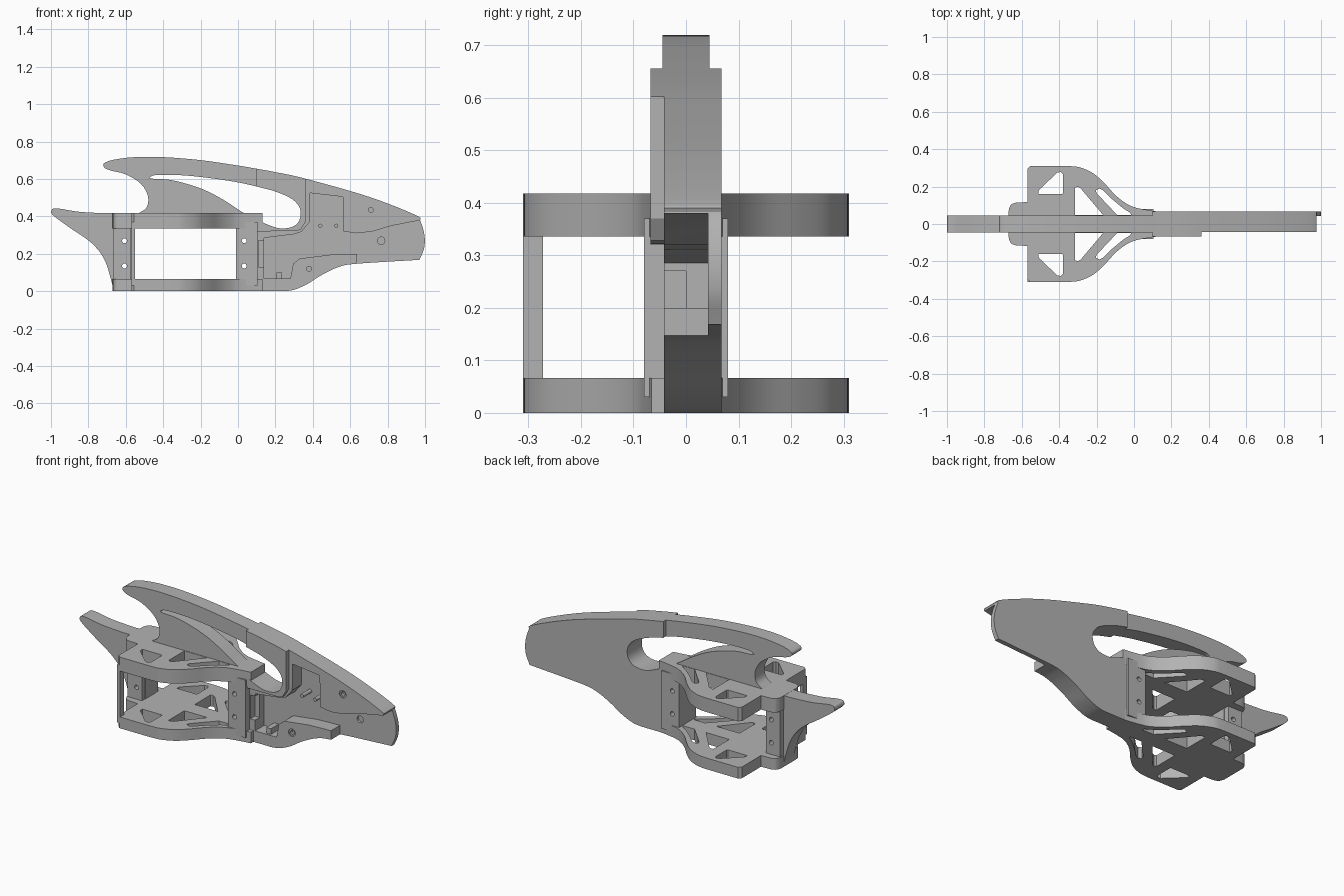
import bpy, bmesh, math
from mathutils import Matrix, Vector

cube = bpy.data.objects.get("Cube")
if cube:
    bpy.data.objects.remove(cube, do_unlink=True)

grey = bpy.data.materials.new("plain_grey")
grey.use_nodes = True
COLOUR = (0.45, 0.45, 0.45, 1)
grey.diffuse_color = COLOUR
grey.node_tree.nodes["Principled BSDF"].inputs["Base Color"].default_value = COLOUR


def smooth(pts, steps=6):
    """Curve through the points, open at both ends."""
    p = [Vector(q) for q in pts]
    p = [2 * p[0] - p[1]] + p + [2 * p[-1] - p[-2]]
    out = []
    for a, b, c, d in zip(p, p[1:], p[2:], p[3:]):
        for i in range(steps):
            t = i / steps
            out.append(0.5 * (2 * b + (c - a) * t + (2 * a - 5 * b + 4 * c - d) * t * t
                              + (3 * b - a - 3 * c + d) * t ** 3))
    return [tuple(v) for v in out] + [tuple(pts[-1])]


def add_mesh(name, mesh):
    obj = bpy.data.objects.new(name, mesh)
    bpy.context.collection.objects.link(obj)
    mesh.materials.clear()
    mesh.materials.append(grey)
    return obj


def evaluated(obj):
    bpy.context.view_layer.update()
    dg = bpy.context.evaluated_depsgraph_get()
    return bpy.data.meshes.new_from_object(obj.evaluated_get(dg))


def slab(name, loops, low, high, upright=True):
    """Extrude loops (the first outer, the rest holes) along y, or along z when not upright."""
    curve = bpy.data.curves.new(name, 'CURVE')
    curve.dimensions = '2D'
    curve.fill_mode = 'BOTH'
    curve.extrude = (high - low) / 2
    for loop in loops:
        s = curve.splines.new('POLY')
        s.points.add(len(loop) - 1)
        for point, (u, v) in zip(s.points, loop):
            point.co = (u, v, 0, 1)
        s.use_cyclic_u = True
    temp = bpy.data.objects.new(name + "_curve", curve)
    bpy.context.collection.objects.link(temp)
    mesh = evaluated(temp)
    bpy.data.objects.remove(temp, do_unlink=True)
    mid = (low + high) / 2
    if upright:
        mesh.transform(Matrix.Translation((0, mid, 0)) @ Matrix.Rotation(math.pi / 2, 4, 'X'))
    else:
        mesh.transform(Matrix.Translation((0, 0, mid)))
    bm = bmesh.new()
    bm.from_mesh(mesh)
    bmesh.ops.remove_doubles(bm, verts=bm.verts, dist=1e-5)
    bmesh.ops.recalc_face_normals(bm, faces=bm.faces)
    bm.to_mesh(mesh)
    bm.free()
    return add_mesh(name, mesh)


def rect(x0, x1, z0, z1):
    return [(x0, z0), (x1, z0), (x1, z1), (x0, z1)]


def circle(x, z, r, n=20):
    return [(x + r * math.cos(2 * math.pi * i / n), z + r * math.sin(2 * math.pi * i / n))
            for i in range(n)]


def cut(obj, loop, low, high):
    cutter = slab("cutter", [loop], low, high)
    cutter.hide_render = True
    mod = obj.modifiers.new("cut", 'BOOLEAN')
    mod.operation = 'DIFFERENCE'
    mod.solver = 'EXACT'
    mod.object = cutter
    mesh = evaluated(obj)
    obj.modifiers.clear()
    obj.data = mesh
    bpy.data.objects.remove(cutter, do_unlink=True)


# Blade: upper hook, web and tail in one profile
hook_top = smooth([(0.1, 0.655), (0, 0.672), (-0.2, 0.701), (-0.4, 0.717), (-0.55, 0.717),
                   (-0.66, 0.704), (-0.715, 0.685), (-0.715, 0.662), (-0.68, 0.645),
                   (-0.6, 0.625), (-0.52, 0.575), (-0.482, 0.51), (-0.488, 0.45), (-0.53, 0.417)])
tail = smooth([(-0.72, 0.417), (-0.85, 0.425), (-0.97, 0.443), (-0.998, 0.43), (-0.985, 0.403),
               (-0.9, 0.34), (-0.78, 0.255), (-0.71, 0.16), (-0.665, 0.01)])
web_top = smooth([(0.1, 0.385), (0.02, 0.425), (-0.08, 0.49), (-0.2, 0.55), (-0.35, 0.593),
                  (-0.46, 0.602), (-0.468, 0.612), (-0.43, 0.622), (-0.3, 0.62), (-0.15, 0.605),
                  (0, 0.582), (0.1, 0.56)])
blade = slab("hook_and_tail", [hook_top + tail + [(-0.665, 0), (-0.57, 0), (-0.57, 0.34),
                                                  (0.1, 0.34)] + web_top], -0.045, 0.045)

# Head: thick plate with a finger opening at its rear
opening = smooth([(0.1, 0.56), (0.2, 0.533), (0.29, 0.492), (0.332, 0.44), (0.328, 0.38),
                  (0.29, 0.344), (0.22, 0.337), (0.15, 0.36), (0.1, 0.385)])
head_top = smooth([(0.1, 0.655), (0.2, 0.637), (0.36, 0.602), (0.7, 0.505), (0.95, 0.407),
                   (0.975, 0.375), (0.997, 0.3), (0.995, 0.23), (0.97, 0.168)])
head_base = smooth([(0.97, 0.168), (0.635, 0.147), (0.54, 0.13), (0.45, 0.088), (0.37, 0.038),
                    (0.3, 0.008), (0.25, 0)])
head = slab("head_plate", [head_top + head_base[1:] + [(0.1, 0)] + opening[::-1][:-1] +
                           [(0.1, 0.56)]], -0.042, 0.068)

# Cavity open to the front and to the nose
cavity = [(0.14, 0.067), (0.28, 0.067), (0.295, 0.147), (0.33, 0.175), (0.49, 0.195),
          (0.635, 0.2), (0.635, 0.1), (1.1, 0.1), (1.1, 0.38), (0.97, 0.379), (0.82, 0.35),
          (0.72, 0.32), (0.635, 0.31), (0.565, 0.32), (0.56, 0.505), (0.385, 0.525),
          (0.382, 0.37), (0.34, 0.318), (0.3, 0.305), (0.14, 0.285)]
cut(head, cavity, -0.2, 0.042)
cut(head, rect(0.11, 0.15, 0.13, 0.27), -0.2, 0.0)
for x, z in ((0.71, 0.435), (0.38, 0.12)):
    cut(head, circle(x, z, 0.022), -0.2, -0.02)
    slab("screw_seat", [circle(x, z, 0.022), circle(x, z, 0.013)], -0.036, -0.015)
cut(head, circle(0.765, 0.27, 0.02), -0.2, 0.055)

# Raised collar around the opening
slab("collar", [head_top[:13] + [(0.36, 0.37), (0.335, 0.328), (0.3, 0.322), (0.1, 0.32)] +
                opening[::-1]], -0.068, -0.04)

# Small fittings inside the cavity
for x in (0.44, 0.525):
    slab("locating_peg", [circle(x, 0.35, 0.011)], -0.035, 0.045)
slab("stop_block", [rect(0.205, 0.235, 0.06, 0.1)], -0.03, 0.045)

# Decks: mirrored truss plates
half = ([(-0.67, 0.07)] + smooth([(-0.667, 0.085), (-0.655, 0.105), (-0.63, 0.115)], 4) +
        [(-0.57, 0.117), (-0.57, 0.295), (-0.555, 0.31)] +
        smooth([(-0.35, 0.31), (-0.29, 0.303), (-0.22, 0.272), (-0.16, 0.22), (-0.1, 0.155),
                (-0.05, 0.115), (0, 0.09), (0.07, 0.075), (0.13, 0.066)]))
corner_hole = [(-0.51, 0.16), (-0.385, 0.16), (-0.38, 0.165), (-0.38, 0.265), (-0.39, 0.278),
               (-0.41, 0.275), (-0.505, 0.185), (-0.51, 0.175)]
middle_hole = [(-0.315, 0.048), (-0.165, 0.048), (-0.285, 0.19), (-0.3, 0.198), (-0.315, 0.195)]
edge_slot = [(-0.09, 0.048), (-0.015, 0.048), (-0.02, 0.06), (-0.06, 0.085), (-0.12, 0.135),
             (-0.165, 0.18), (-0.185, 0.19), (-0.205, 0.18), (-0.2, 0.165)]


def flip(loop):
    return [(x, -y) for x, y in reversed(loop)]


holes = [corner_hole, middle_hole, edge_slot]
plan = [half + flip(half)] + holes + [flip(h) for h in holes]
slab("lower_deck", plan, 0, 0.066, upright=False)
slab("upper_deck", plan, 0.336, 0.418, upright=False)

# Posts between the decks, with through screw holes
rear_post = slab("rear_post", [rect(-0.665, -0.572, 0.03, 0.37)], -0.075, 0.075)
front_post = slab("front_post", [rect(-0.01, 0.105, 0.03, 0.37)], -0.08, 0.08)
slab("corner_post", [rect(-0.57, -0.55, 0.03, 0.37)], -0.31, -0.272)
for z in (0.135, 0.27):
    for target, x in ((rear_post, -0.607), (blade, -0.607), (front_post, 0.033)):
        cut(target, circle(x, z, 0.013), -0.3, 0.3)

# Smooth the curved sides, keep the edges sharp
bpy.ops.object.select_all(action='DESELECT')
for obj in bpy.context.collection.objects:
    if obj.type == 'MESH' and grey.name in obj.data.materials:
        obj.select_set(True)
        bpy.context.view_layer.objects.active = obj
bpy.ops.object.shade_smooth_by_angle(angle=math.radians(30))
